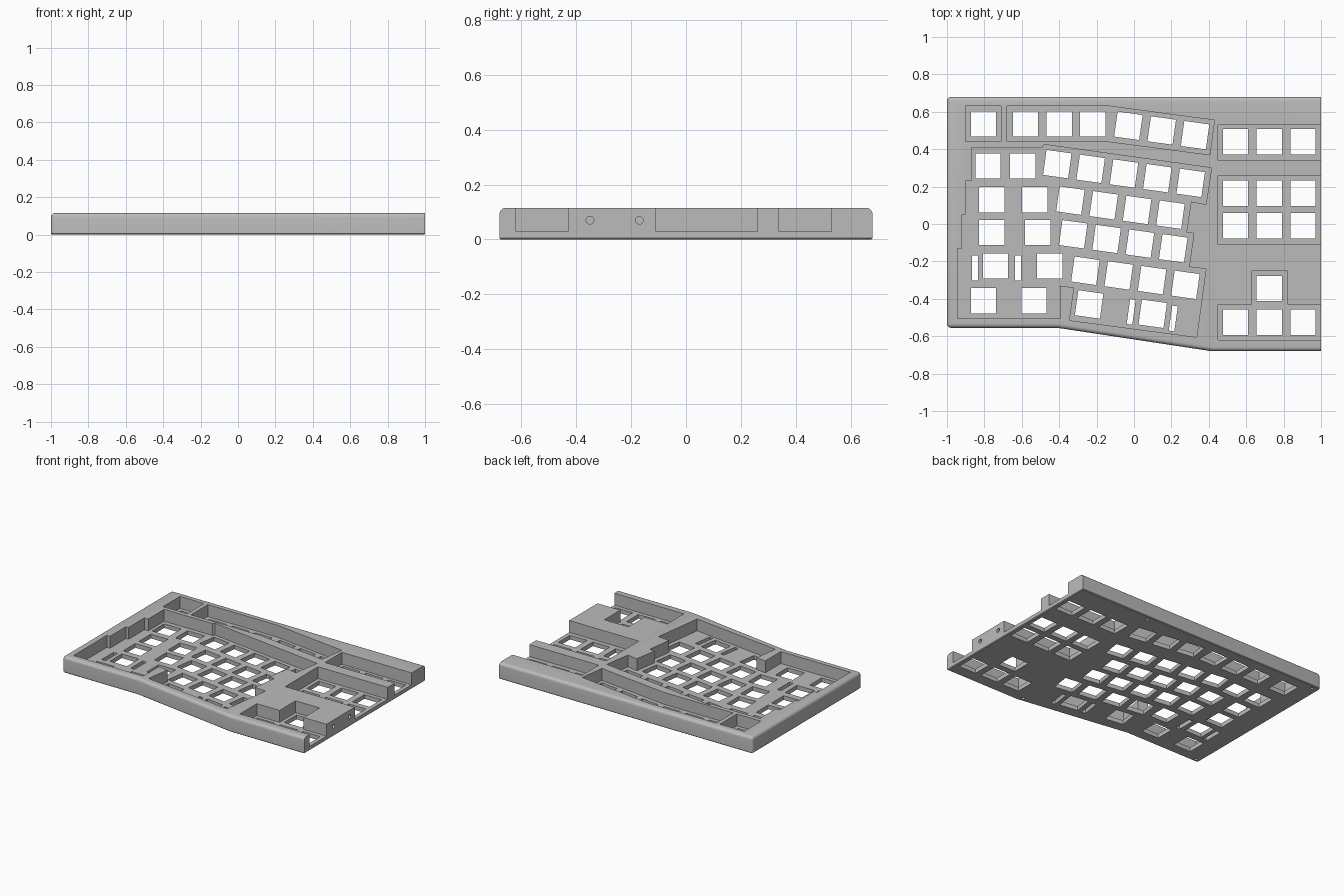
import bpy, bmesh, math
from mathutils import Matrix, Vector

HEIGHT, FLOOR = 0.115, 0.03
KEY, PITCH, TILT = 0.135, 0.18, math.radians(-8)

start_cube = bpy.data.objects.get("Cube")
if start_cube:
    bpy.data.objects.remove(start_cube, do_unlink=True)

grey = bpy.data.materials.new("case grey")
grey.use_nodes = True
grey.diffuse_color = (0.5, 0.5, 0.5, 1)
grey.node_tree.nodes["Principled BSDF"].inputs["Base Color"].default_value = (0.5, 0.5, 0.5, 1)


def add_prism(bm, points, bottom, top):
    """Extrude a plan outline between two heights."""
    base = bm.faces.new([bm.verts.new((x, y, bottom)) for x, y in points])
    out = bmesh.ops.extrude_face_region(bm, geom=[base])
    moved = [g for g in out["geom"] if isinstance(g, bmesh.types.BMVert)]
    bmesh.ops.translate(bm, vec=(0, 0, top - bottom), verts=moved)


def add_hole(bm, x, y, width=KEY, tilt=0.0):
    """Upright rectangular cutter through the plate."""
    place = (Matrix.Translation((x, y, 0)) @ Matrix.Rotation(tilt, 4, "Z")
             @ Matrix.Diagonal((width, KEY, FLOOR * 3, 1)))
    bmesh.ops.create_cube(bm, size=1, matrix=place)


def add_bore(bm, place, radius, depth):
    bmesh.ops.create_cone(bm, cap_ends=True, segments=24, radius1=radius,
                          radius2=radius, depth=depth, matrix=place)


def finish(bm, name):
    bmesh.ops.recalc_face_normals(bm, faces=bm.faces[:])
    mesh = bpy.data.meshes.new(name)
    bm.to_mesh(mesh)
    bm.free()
    mesh.materials.append(grey)
    obj = bpy.data.objects.new(name, mesh)
    bpy.context.collection.objects.link(obj)
    return obj


# Case body: angled front, rounded outer edges, square right-hand joint
bm = bmesh.new()
add_prism(bm, [(-1, 0.68), (-1, -0.555), (-0.41, -0.555),
               (0.415, -0.68), (1, -0.68), (1, 0.68)], 0, HEIGHT)


def along(edge, test):
    return all(test(v.co) for v in edge.verts)


joint = lambda c: c.x > 0.99
upper = lambda c: c.z > HEIGHT / 2
rounded = [e for e in bm.edges if not along(e, joint)
           and (along(e, upper) or along(e, lambda c: c.x < -0.99))
           and not along(e, lambda c: not upper(c))]
bmesh.ops.bevel(bm, geom=rounded, offset=0.022, segments=5, profile=0.5, affect="EDGES")
rim = [e for e in bm.edges if along(e, lambda c: c.z < 0.001)]
bmesh.ops.bevel(bm, geom=rim, offset=0.005, segments=1, affect="EDGES")
case = finish(bm, "keyboard_case")

# Key wells sunk from the top down to the plate
wells = [
    [(-0.9, 0.63), (-0.9, 0.44), (-0.71, 0.44), (-0.71, 0.63)],
    [(-0.68, 0.63), (-0.13, 0.63), (0.43, 0.555), (0.405, 0.37), (-0.13, 0.44), (-0.68, 0.44)],
    [(-0.87, 0.41), (-0.49, 0.41), (-0.48, 0.425), (0.415, 0.3), (0.385, 0.105),
     (0.305, 0.12), (0.28, -0.045), (0.32, -0.05), (0.295, -0.23), (0.385, -0.24),
     (0.335, -0.605), (-0.345, -0.515), (-0.32, -0.34), (-0.395, -0.33),
     (-0.395, -0.505), (-0.945, -0.505), (-0.945, -0.13), (-0.92, -0.13),
     (-0.92, 0.05), (-0.9, 0.05), (-0.9, 0.23), (-0.87, 0.23)],
    [(0.45, 0.53), (0.45, 0.34), (1.1, 0.34), (1.1, 0.53)],
    [(0.45, 0.26), (0.45, -0.11), (1.1, -0.11), (1.1, 0.26)],
    [(0.45, -0.43), (0.45, -0.62), (1.1, -0.62), (1.1, -0.43),
     (0.82, -0.43), (0.82, -0.25), (0.63, -0.25), (0.63, -0.43)],
]
bm = bmesh.new()
for outline in wells:
    add_prism(bm, outline, FLOOR, HEIGHT * 2)
well_cutter = finish(bm, "well_cutter")

# Switch holes: straight keys by row, then the tilted block, then the right cluster
bm = bmesh.new()
straight_rows = {0.535: (-0.805, -0.58, -0.4, -0.22), 0.31: (-0.78, -0.595),
                 0.13: (-0.76, -0.53), -0.045: (-0.76, -0.515),
                 -0.225: (-0.74, -0.45), -0.41: (-0.805, -0.535)}
for y, columns in straight_rows.items():
    for x in columns:
        add_hole(bm, x, y)
tilted_rows = [(-0.03, 0.525, 3), (-0.41, 0.32, 5), (-0.34, 0.125, 4),
               (-0.325, -0.055, 4), (-0.26, -0.25, 4), (-0.24, -0.43, 1), (0.1, -0.48, 1)]
step = Vector((PITCH, 0, 0))
step.rotate(Matrix.Rotation(TILT, 3, "Z"))
for x, y, count in tilted_rows:
    for i in range(count):
        add_hole(bm, x + i * step.x, y + i * step.y, tilt=TILT)
for y in (0.44, 0.165, -0.01, -0.525):
    for i in (-1, 0, 1):
        add_hole(bm, 0.723 + i * PITCH, y)
add_hole(bm, 0.723, -0.345)

# Narrow stabiliser slots beside the wide keys
for x in (-0.85, -0.62):
    add_hole(bm, x, -0.235, width=0.03)
for x, y in ((-0.015, -0.47), (0.21, -0.505)):
    add_hole(bm, x, y, width=0.03, tilt=TILT)
hole_cutter = finish(bm, "hole_cutter")

# Alignment bores in the joint face and screw bores underneath
bm = bmesh.new()
for y in (-0.35, -0.17):
    add_bore(bm, Matrix.Translation((1, y, 0.07)) @ Matrix.Rotation(math.pi / 2, 4, "Y"), 0.014, 0.16)
for x, y in ((-0.955, 0.645), (-0.965, -0.53), (0.39, -0.645), (0.43, 0.645)):
    add_bore(bm, Matrix.Translation((x, y, 0)), 0.011, 0.12)
bore_cutter = finish(bm, "bore_cutter")

# Cut the case and drop the cutters
bpy.context.view_layer.objects.active = case
for cutter in (well_cutter, hole_cutter, bore_cutter):
    cutter.hide_render = True
    cut = case.modifiers.new(cutter.name, "BOOLEAN")
    cut.operation, cut.solver, cut.object = "DIFFERENCE", "EXACT", cutter
    bpy.ops.object.modifier_apply(modifier=cut.name)
    bpy.data.objects.remove(cutter, do_unlink=True)

bpy.ops.object.select_all(action="DESELECT")
case.select_set(True)
bpy.ops.object.shade_smooth_by_angle(angle=math.radians(30))
